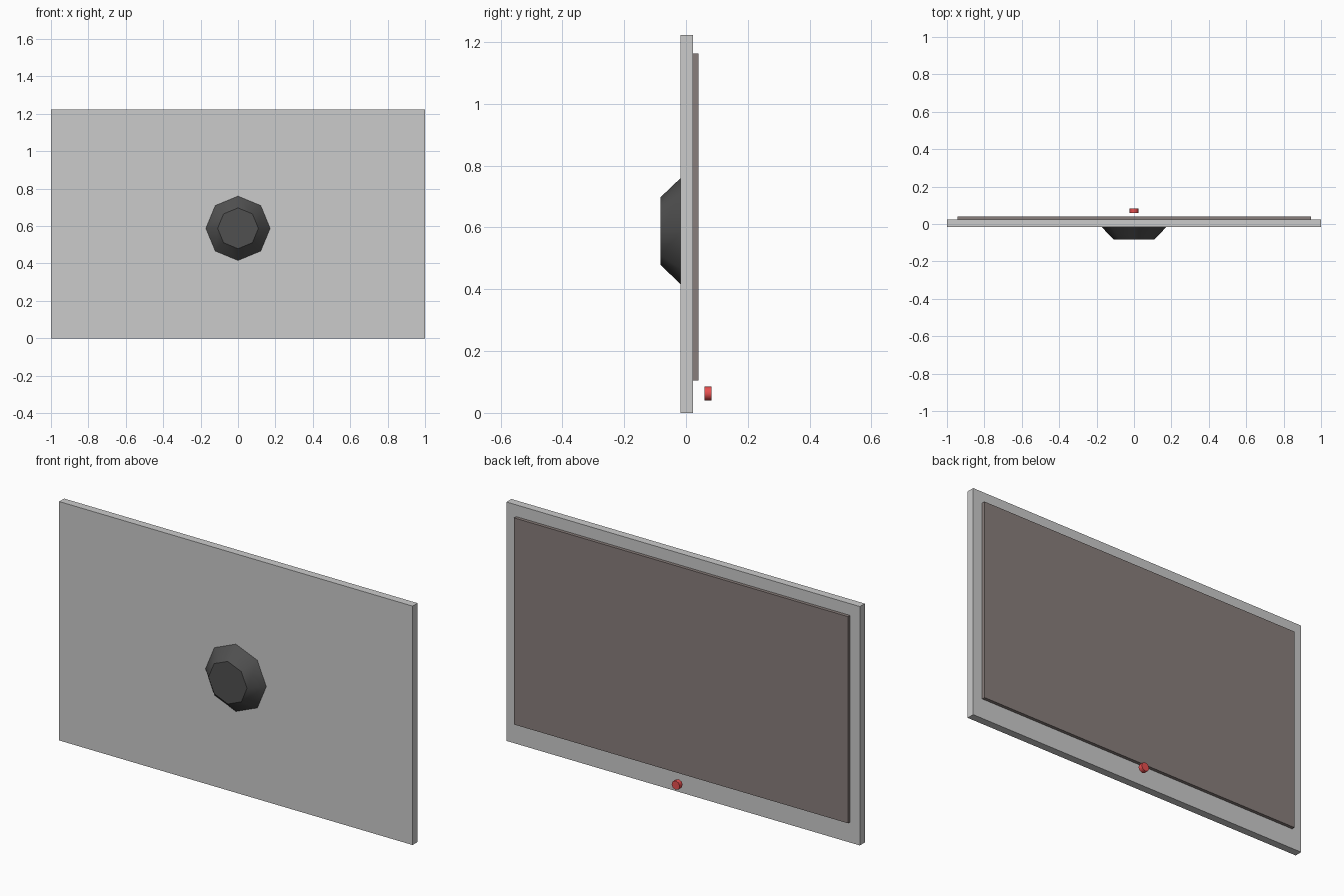
import bpy
from math import radians

if "Cube" in bpy.data.objects:
    bpy.data.objects.remove(bpy.data.objects["Cube"])


def paint(obj, name, rgb):
    mat = bpy.data.materials.new(name)
    mat.diffuse_color = (*rgb, 1)
    mat.use_nodes = True
    mat.node_tree.nodes["Principled BSDF"].inputs["Base Color"].default_value = mat.diffuse_color
    obj.data.materials.append(mat)


def box(name, lo, hi):
    bpy.ops.mesh.primitive_cube_add(size=1, location=[(a + b) / 2 for a, b in zip(lo, hi)])
    obj = bpy.context.object
    obj.name = name
    obj.scale = [b - a for a, b in zip(lo, hi)]
    bpy.ops.object.transform_apply(location=False, rotation=False, scale=True)
    return obj


def octagon(name, back_r, front_r, front_y, back_y, z):
    # eight-sided drum whose axis runs front to back
    bpy.ops.mesh.primitive_cone_add(vertices=8, radius1=back_r, radius2=front_r,
                                    depth=back_y - front_y,
                                    location=(0, (front_y + back_y) / 2, z),
                                    rotation=(radians(90), 0, 0))
    obj = bpy.context.object
    obj.name = name
    bpy.ops.object.shade_smooth_by_angle(angle=radians(47))
    return obj


# Main slab
box("casing", (-1, -0.017, 0), (1, 0.023, 1.222))

# Raised screen on the back side
screen = box("screen", (-0.945, 0.023, 0.105), (0.945, 0.04, 1.162))
paint(screen, "screen_brown_grey", (0.25, 0.21, 0.20))

# Tapered wall mount
mount = octagon("wall_mount", 0.172, 0.109, -0.083, -0.017, 0.588)
paint(mount, "dark_grey", (0.08, 0.08, 0.08))

# Small red button, floating in front of the lower rim
button = octagon("power_button", 0.023, 0.023, 0.06, 0.083, 0.063)
paint(button, "red", (0.8, 0.08, 0.08))
